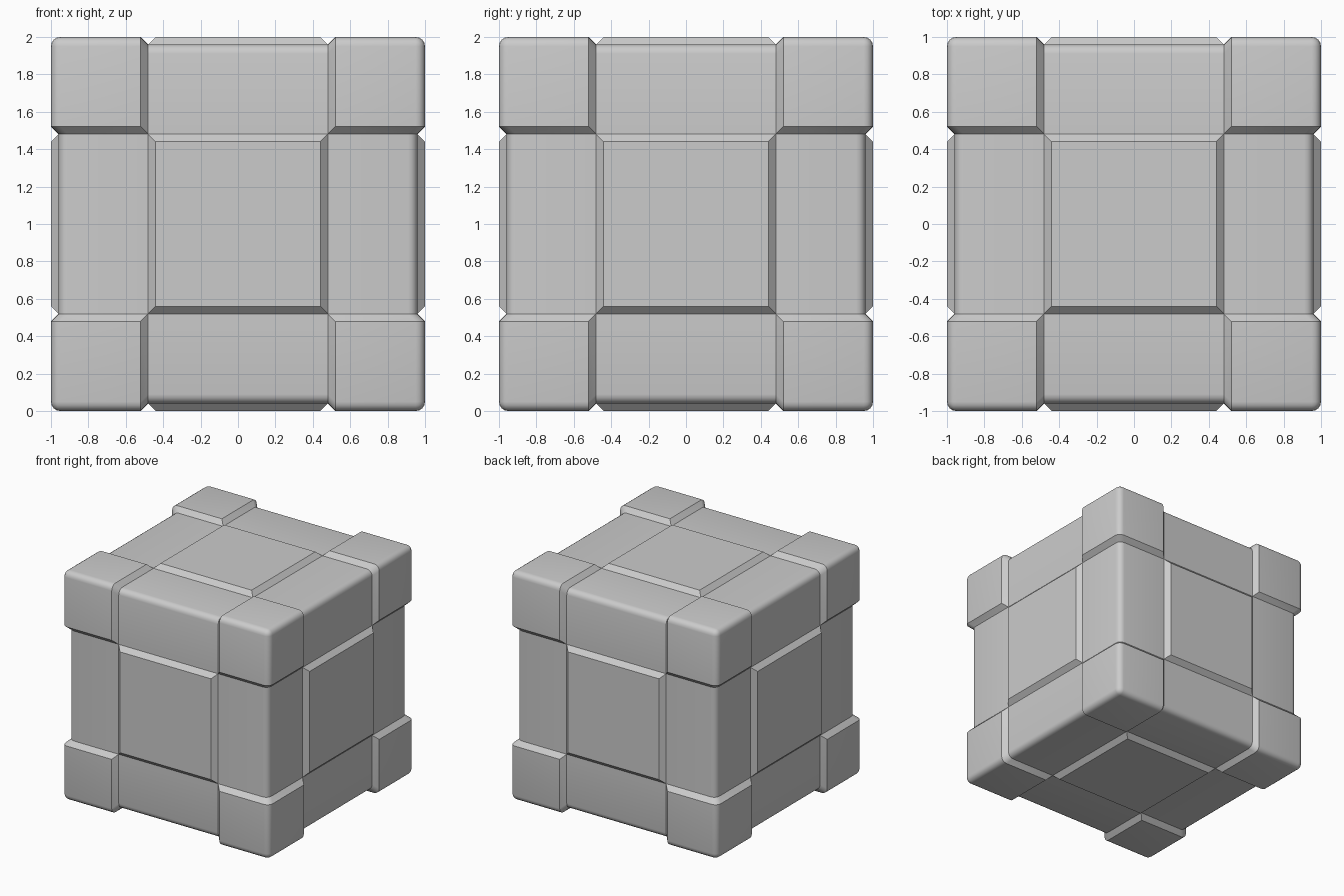
import bpy, bmesh, math
from mathutils import Vector

if "Cube" in bpy.data.objects:
    bpy.data.objects.remove(bpy.data.objects["Cube"])

R = 0.05             # rounding of the outer edges
DEPTH = 0.04         # height of raised pads above the edge bars
E = 0.001


def raised(p):
    """Corner blocks and face panels are raised; edge bars and grooves are not."""
    c = [abs(v) for v in p]
    outer = sum(v > 0.52 - E for v in c)
    inner = sum(v < 0.44 + E for v in c)
    return outer == 3 or (outer == 1 and inner == 2)


def clamp(p, lim):
    return Vector([max(-lim, min(lim, v)) for v in p])


bm = bmesh.new()
bmesh.ops.create_cube(bm, size=2)

# Cut lines for panel chamfers, corner chamfers and the rounded edges
cuts = (0.44, 0.48, 0.52, 1 - R, 1 - R + R * math.tan(math.pi / 8))
for axis in range(3):
    for c in cuts:
        for s in (-1, 1):
            n = Vector((0, 0, 0))
            n[axis] = 1
            bmesh.ops.bisect_plane(bm, geom=bm.verts[:] + bm.edges[:] + bm.faces[:],
                                   plane_co=n * c * s, plane_no=n)

# Mitre the chamfer corners of each raised pad
for f in bm.faces[:]:
    vs = f.verts[:]
    high = [i for i, v in enumerate(vs) if raised(v.co)]
    if len(vs) == 4 and len(high) == 1:
        bmesh.utils.face_split(f, vs[high[0]], vs[(high[0] + 2) % 4])

# Round the outer edges and sink the edge bars
for v in bm.verts:
    level = 1 if raised(v.co) else 1 - DEPTH
    direction = (v.co - clamp(v.co, 1 - R)).normalized()
    v.co = clamp(v.co, level - R) + direction * R + Vector((0, 0, 1))

bmesh.ops.recalc_face_normals(bm, faces=bm.faces[:])
mesh = bpy.data.meshes.new("panelled_crate")
bm.to_mesh(mesh)
bm.free()
crate = bpy.data.objects.new("panelled_crate", mesh)
bpy.context.collection.objects.link(crate)

# Smooth the rounding, keep chamfers crisp
bpy.context.view_layer.objects.active = crate
crate.select_set(True)
bpy.ops.object.shade_smooth_by_angle(angle=math.radians(30))
